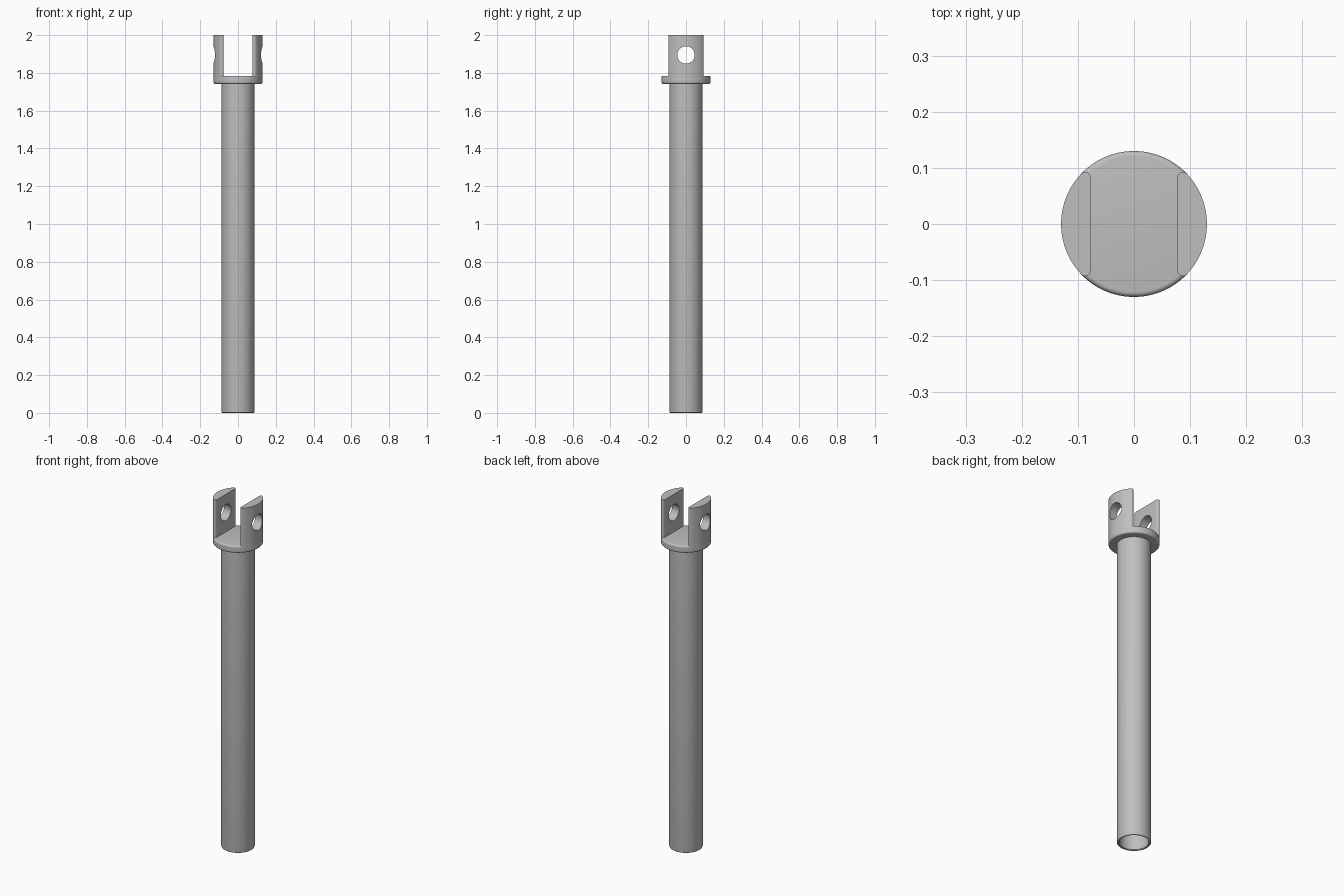
import bpy
import bmesh
from math import pi, sin, cos, atan2, sqrt, radians

cube = bpy.data.objects.get("Cube")
if cube:
    bpy.data.objects.remove(cube, do_unlink=True)

HEAD_R, SHAFT_R, BORE_R = 0.13, 0.0875, 0.075
FLANGE_LOW, FLANGE_TOP, TOP = 1.742, 1.784, 2.0
SLOT, FILLET = 0.077, 0.01
HOLE_Z, HOLE_R = 1.895, 0.046

steel = bpy.data.materials.new("grey_steel")
steel.use_nodes = True
grey = (0.52, 0.52, 0.52, 1)
steel.diffuse_color = grey
steel.node_tree.nodes["Principled BSDF"].inputs["Base Color"].default_value = grey


def finish(name, bm):
    bmesh.ops.recalc_face_normals(bm, faces=bm.faces)
    mesh = bpy.data.meshes.new(name)
    bm.to_mesh(mesh)
    bm.free()
    mesh.materials.append(steel)
    obj = bpy.data.objects.new(name, mesh)
    bpy.context.collection.objects.link(obj)
    return obj


def smooth(obj):
    bpy.ops.object.select_all(action="DESELECT")
    obj.select_set(True)
    bpy.context.view_layer.objects.active = obj
    bpy.ops.object.shade_smooth_by_angle(angle=radians(35))


def arc(cx, cy, r, start, end, steps):
    angles = [start + (end - start) * i / steps for i in range(steps + 1)]
    return [(cx + r * cos(a), cy + r * sin(a)) for a in angles]


def lathe(name, profile):
    bm = bmesh.new()
    verts = [bm.verts.new((r, 0, z)) for r, z in profile]
    edges = [bm.edges.new(pair) for pair in zip(verts, verts[1:])]
    bmesh.ops.spin(bm, geom=verts + edges, cent=(0, 0, 0), axis=(0, 0, 1),
                   angle=2 * pi, steps=96, use_merge=True)
    bmesh.ops.remove_doubles(bm, verts=bm.verts, dist=0.00001)
    obj = finish(name, bm)
    smooth(obj)
    return obj


# Hollow shaft with a softened lower rim
e = 0.006
lathe("hollow_shaft",
      [(0, FLANGE_LOW), (BORE_R, FLANGE_LOW), (BORE_R, e / 2), (BORE_R + e / 2, 0)]
      + arc(SHAFT_R - e, e, e, -pi / 2, 0, 4) + [(SHAFT_R, FLANGE_LOW + 0.01)])

# Flange with rounded rims
b = 0.009
lathe("flange", [(0, FLANGE_LOW)]
      + arc(HEAD_R - b, FLANGE_LOW + b, b, -pi / 2, 0, 5)
      + arc(HEAD_R - b, FLANGE_TOP - b, b, 0, pi / 2, 5) + [(0, FLANGE_TOP)])

# Pin hole cutter running across both fork arms
bm = bmesh.new()
bmesh.ops.create_cone(bm, cap_ends=True, segments=48, radius1=HOLE_R,
                      radius2=HOLE_R, depth=0.5)
cutter = finish("pin_hole_cutter", bm)
cutter.rotation_euler.y = pi / 2
cutter.location.z = HOLE_Z
cutter.hide_render = True
cutter.hide_set(True)


# Fork arms: a circular segment with filleted corners, drilled for the pin
def fork_arm(name, side):
    cx = SLOT + FILLET
    cy = sqrt((HEAD_R - FILLET) ** 2 - cx ** 2)
    a = atan2(cy, cx)
    outline = arc(0, 0, HEAD_R, -a, a, 28)
    outline += arc(cx, cy, FILLET, a, pi, 8)[1:]
    outline += arc(cx, -cy, FILLET, -pi, -a, 8)[:-1]
    bm = bmesh.new()
    base = bm.faces.new([bm.verts.new((side * x, y, FLANGE_TOP - b)) for x, y in outline])
    top = bmesh.ops.extrude_face_region(bm, geom=[base], use_keep_orig=True)
    moved = [g for g in top["geom"] if isinstance(g, bmesh.types.BMVert)]
    bmesh.ops.translate(bm, verts=moved, vec=(0, 0, TOP - FLANGE_TOP + b))
    arm = finish(name, bm)
    drill = arm.modifiers.new("pin_hole", "BOOLEAN")
    drill.operation = "DIFFERENCE"
    drill.solver = "EXACT"
    drill.object = cutter
    bpy.context.view_layer.update()
    evaluated = arm.evaluated_get(bpy.context.evaluated_depsgraph_get())
    arm.data = bpy.data.meshes.new_from_object(evaluated)
    arm.modifiers.clear()
    smooth(arm)


fork_arm("left_fork_arm", 1)
fork_arm("right_fork_arm", -1)
bpy.data.objects.remove(cutter, do_unlink=True)
